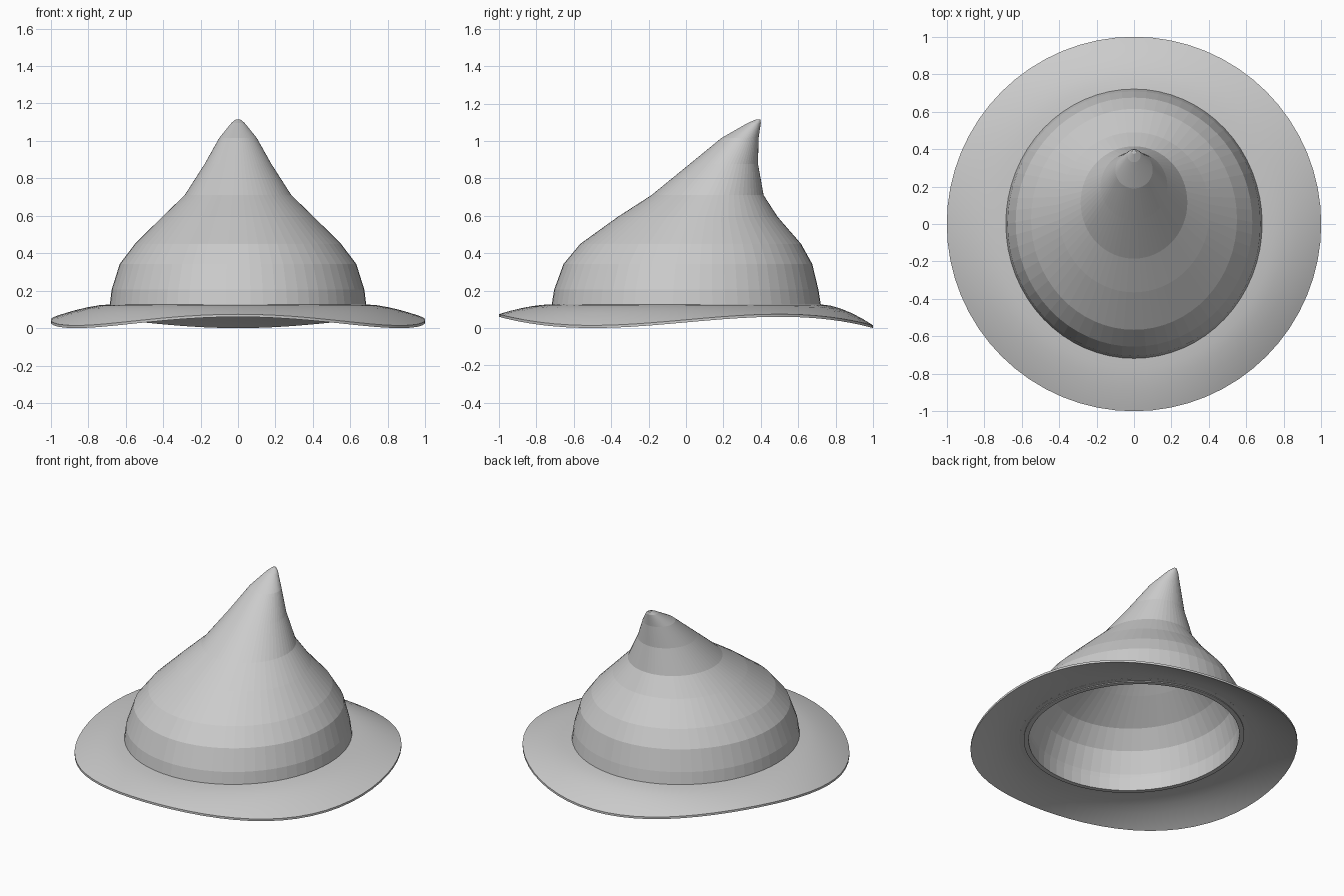
import bpy, bmesh, math

if "Cube" in bpy.data.objects:
    bpy.data.objects.remove(bpy.data.objects["Cube"])

SEG = 64

felt = bpy.data.materials.new("grey_felt")
felt.diffuse_color = (0.6, 0.6, 0.6, 1)
felt.use_nodes = True
felt.node_tree.nodes["Principled BSDF"].inputs["Base Color"].default_value = felt.diffuse_color


def skin(name, rings, closed=False, smooth=False):
    """Join rings of points with quads; closed also joins last to first."""
    bm = bmesh.new()
    loops = [[bm.verts.new(p) for p in ring] for ring in rings]
    pairs = list(zip(loops, loops[1:]))
    if closed:
        pairs.append((loops[-1], loops[0]))
    else:
        bm.faces.new(loops[0])
        bm.faces.new(loops[-1])
    for a, b in pairs:
        for i in range(SEG):
            j = (i + 1) % SEG
            bm.faces.new((a[i], a[j], b[j], b[i]))
    bmesh.ops.recalc_face_normals(bm, faces=bm.faces[:])
    mesh = bpy.data.meshes.new(name)
    bm.to_mesh(mesh)
    bm.free()
    mesh.materials.append(felt)
    obj = bpy.data.objects.new(name, mesh)
    bpy.context.collection.objects.link(obj)
    if smooth:
        bpy.ops.object.select_all(action='DESELECT')
        bpy.context.view_layer.objects.active = obj
        obj.select_set(True)
        bpy.ops.object.shade_smooth_by_angle(angle=math.radians(35))
    return obj


def ellipse(rx, ry, cy, height):
    """Ring of points; height is a function of the angle."""
    out = []
    for i in range(SEG):
        t = math.tau * i / SEG
        out.append((rx * math.cos(t), cy + ry * math.sin(t), height(t)))
    return out


# Crown sections: z, half width, front y, back y
crown = [
    (0.10, 0.688, -0.722, 0.725), (0.205, 0.675, -0.705, 0.708),
    (0.342, 0.632, -0.655, 0.675), (0.45, 0.55, -0.565, 0.615),
    (0.594, 0.405, -0.365, 0.49), (0.71, 0.285, -0.185, 0.415),
    (0.877, 0.178, 0.02, 0.385), (1.016, 0.10, 0.19, 0.388),
    (1.096, 0.035, 0.33, 0.40), (1.115, 0.012, 0.375, 0.398),
]


def crown_ring(z, rx, front, back, inset=0.0):
    return ellipse(rx - inset, (back - front) / 2 - inset,
                   (back + front) / 2, lambda t: z)


# Hollow crown: inner wall from the top down, then outer wall from the bottom up
inner = [crown_ring(z - 0.02 * (z > 0.5), *s, inset=0.045)
         for z, *s in reversed(crown[:8])]
outer = [crown_ring(*s) for s in crown]
skin("crown", inner + outer)

# Inner sweatband around the opening
skin("sweatband", [ellipse(0.63, 0.665, 0, lambda t: 0.2),
                   ellipse(0.63, 0.665, 0, lambda t: 0.095),
                   ellipse(0.66, 0.695, 0, lambda t: 0.095),
                   ellipse(0.66, 0.695, 0, lambda t: 0.2)], closed=True)


# Brim: domed near the crown, drooping to a three-lobed wavy edge
def brim_ring(s, drop):
    rx, ry = 0.68 + 0.32 * s, 0.715 + 0.285 * s
    def height(t):
        edge = 0.044 + 0.03 * math.sin(3 * t)
        return 0.127 + (edge - 0.127) * s ** 1.7 - drop
    return ellipse(rx, ry, 0, height)


steps = [0, 0.2, 0.4, 0.6, 0.8, 0.93, 1]
top = [brim_ring(s, 0) for s in steps]
under = [brim_ring(s, 0.014 + 0.012 * (1 - s)) for s in reversed(steps)]
skin("brim", top + under, closed=True, smooth=True)
